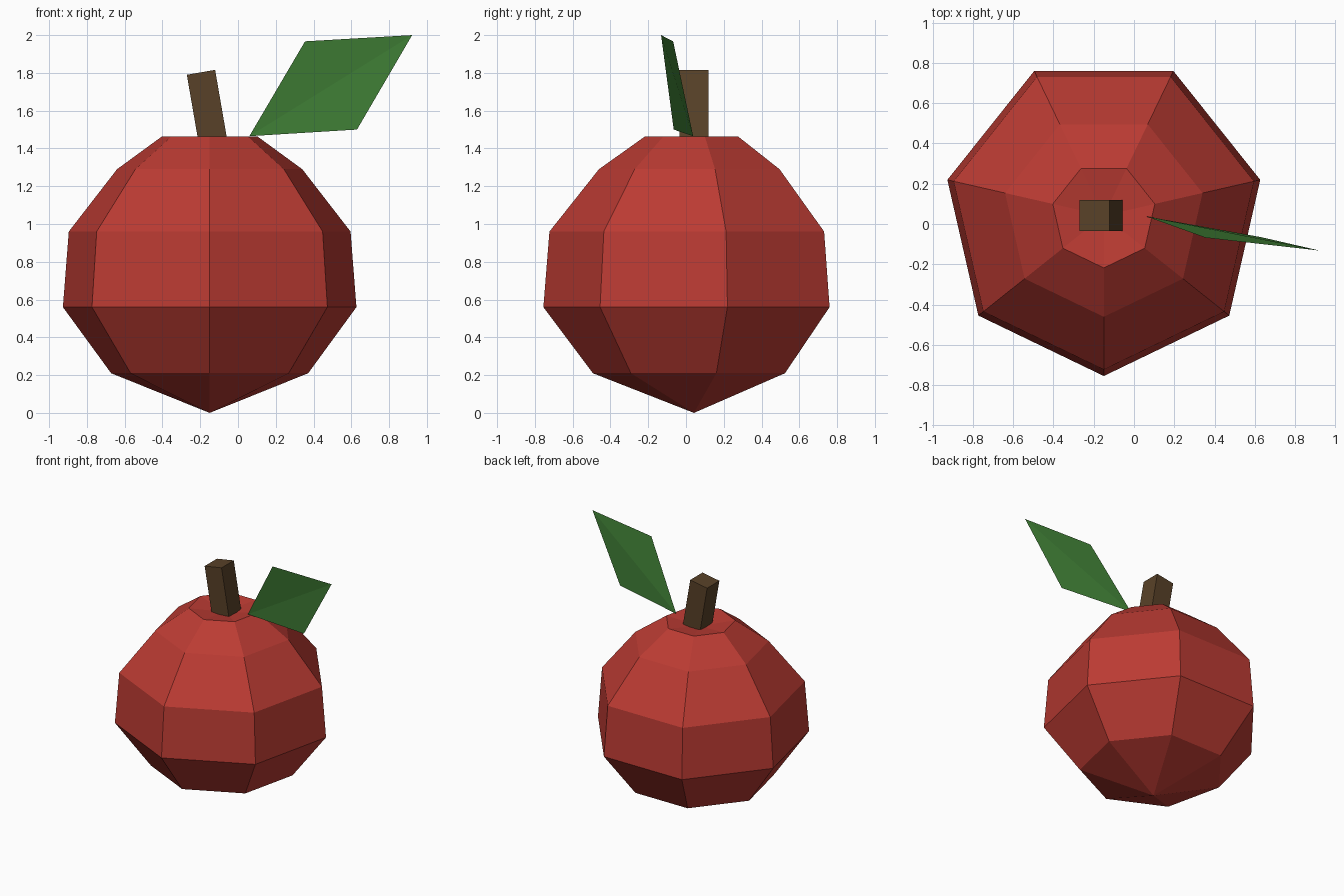
import bpy
import bmesh
from math import cos, sin, pi, radians
from mathutils import Matrix, Vector

if "Cube" in bpy.data.objects:
    bpy.data.objects.remove(bpy.data.objects["Cube"])


def material(name, rgb):
    mat = bpy.data.materials.new(name)
    mat.use_nodes = True
    mat.diffuse_color = (*rgb, 1)
    mat.node_tree.nodes["Principled BSDF"].inputs["Base Color"].default_value = (*rgb, 1)
    return mat


def add_object(name, bm, mat):
    mesh = bpy.data.meshes.new(name)
    bm.to_mesh(mesh)
    bm.free()
    mesh.materials.append(mat)
    obj = bpy.data.objects.new(name, mesh)
    bpy.context.collection.objects.link(obj)
    return obj


red = material("apple red", (0.50, 0.044, 0.033))
brown = material("stem brown", (0.098, 0.053, 0.021))
green = material("leaf green", (0.051, 0.216, 0.037))

SIDES = 7
CENTRE = Vector((-0.15, 0.042, 0))

# Fruit: seven-sided rings between a pointed base and a slightly sunken crown
bm = bmesh.new()
rings = []
for radius, z in [(0.535, 0.21), (0.797, 0.56), (0.765, 0.96), (0.503, 1.29), (0.26, 1.463)]:
    angles = [-pi / 2 + 2 * pi * i / SIDES for i in range(SIDES)]
    rings.append([bm.verts.new(CENTRE + Vector((radius * cos(a), radius * sin(a), z))) for a in angles])
base = bm.verts.new(CENTRE)
crown = bm.verts.new(CENTRE + Vector((0, 0, 1.425)))
for i in range(SIDES):
    j = (i + 1) % SIDES
    bm.faces.new((base, rings[0][j], rings[0][i]))
    bm.faces.new((crown, rings[-1][i], rings[-1][j]))
    for low, high in zip(rings, rings[1:]):
        bm.faces.new((low[i], low[j], high[j], high[i]))
add_object("fruit", bm, red)

# Stem: square post leaning to the side, rooted inside the crown
LENGTH = 0.45
bm = bmesh.new()
bmesh.ops.create_cube(bm, size=1)
bmesh.ops.transform(bm, verts=bm.verts, matrix=(
    Matrix.Translation((-0.196, 0.042, 1.803))
    @ Matrix.Rotation(radians(-9.8), 4, "Y")
    @ Matrix.Diagonal((0.152, 0.155, LENGTH, 1))
    @ Matrix.Translation((0, 0, -0.5))))
add_object("stem", bm, brown)

# Leaf: thin diamond folded along its midrib
bm = bmesh.new()
root, lower, tip, upper = [bm.verts.new(p) for p in (
    (0.06, 0.038, 1.465), (0.63, -0.065, 1.50), (0.922, -0.132, 2.0), (0.355, -0.068, 1.967))]
bm.faces.new((root, lower, tip))
bm.faces.new((root, tip, upper))
add_object("leaf", bm, green)
